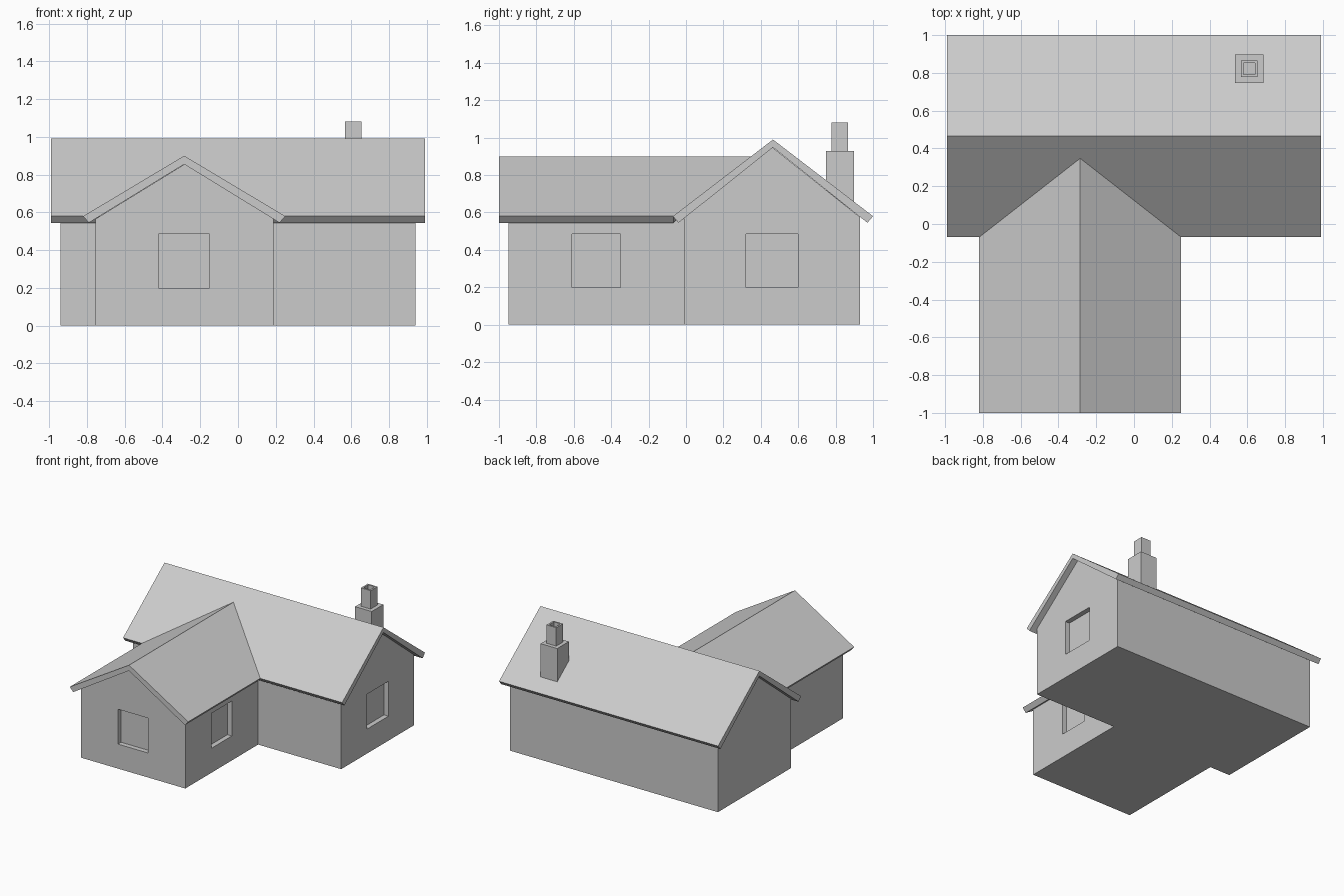
import bpy, bmesh

if "Cube" in bpy.data.objects:
    bpy.data.objects.remove(bpy.data.objects["Cube"])

MAIN_Y, MAIN_TOP = 0.465, 0.99      # main ridge
WING_X, WING_TOP = -0.285, 0.90     # wing ridge
EAVE, EAVE_LOW, WALL = 0.58, 0.545, 0.56
SLOPE = (MAIN_TOP - EAVE) / 0.535


def prism(name, profile, a, b, axis):
    """Extrude a (horizontal, z) profile along 'x' or 'y'; b may depend on z."""
    end = b if callable(b) else (lambda z: b)
    place = (lambda h, d, z: (d, h, z)) if axis == 'x' else (lambda h, d, z: (h, d, z))
    bm = bmesh.new()
    v0 = [bm.verts.new(place(h, a, z)) for h, z in profile]
    v1 = [bm.verts.new(place(h, end(z), z)) for h, z in profile]
    n = len(profile)
    bm.faces.new(v0)
    if callable(b):   # roof-shaped end: one quad per side stays planar
        half = n // 2
        bm.faces.new([v1[i] for i in (0, 1, 4, 5)])
        bm.faces.new([v1[i] for i in (1, 2, 3, 4)])
    else:
        bm.faces.new(v1)
    for i in range(n):
        j = (i + 1) % n
        bm.faces.new((v0[i], v0[j], v1[j], v1[i]))
    bmesh.ops.recalc_face_normals(bm, faces=bm.faces)
    me = bpy.data.meshes.new(name)
    bm.to_mesh(me)
    bm.free()
    ob = bpy.data.objects.new(name, me)
    bpy.context.collection.objects.link(ob)
    return ob


def box(name, x0, x1, y0, y1, z0, z1):
    return prism(name, [(x0, z0), (x1, z0), (x1, z1), (x0, z1)], y0, y1, 'y')


def cut(target, cutter):
    cutter.hide_render = True
    cutter.hide_viewport = False
    cutter.display_type = 'WIRE'
    m = target.modifiers.new(cutter.name, 'BOOLEAN')
    m.operation, m.solver, m.object = 'DIFFERENCE', 'EXACT', cutter


def gable(c, half, apex, eave):
    return [(c - half, 0), (c + half, 0), (c + half, eave), (c, apex), (c - half, eave)]


def chevron(c, top, under):
    return [(c - 0.535, EAVE), (c, top), (c + 0.535, EAVE),
            (c + 0.505, EAVE_LOW), (c, under), (c - 0.505, EAVE_LOW)]


# Walls
main = prism("main_walls", gable(0.46, 0.47, 0.95, 0.575), -0.94, 0.94, 'x')
wing = prism("wing_walls", gable(-0.283, 0.472, 0.855, 0.565), -0.95, -0.01, 'y')

# Roofs: the wing roof ends on the slope of the main roof
prism("main_roof", chevron(MAIN_Y, MAIN_TOP, 0.948), -0.99, 0.99, 'x')
prism("wing_roof", chevron(WING_X, WING_TOP, 0.855), -1.0,
      lambda z: max(MAIN_Y - (MAIN_TOP - z) / SLOPE, -0.068), 'y')

# Recessed windows
D = 0.04
cut(wing, box("wing_front_window_cutter", -0.42, -0.15, -1.05, -0.95 + D, 0.2, 0.485))
cut(wing, box("wing_side_window_cutter", 0.189 - D, 0.3, -0.61, -0.35, 0.2, 0.485))
cut(main, box("gable_window_cutter", 0.94 - D, 1.05, 0.32, 0.60, 0.2, 0.485))

# Chimney with a hollow flue
CX, CY = 0.61, 0.823
box("chimney_base", CX - 0.075, CX + 0.075, CY - 0.075, CY + 0.075, 0.62, 0.93)
flue = box("chimney_flue", CX - 0.044, CX + 0.044, CY - 0.044, CY + 0.044, 0.93, 1.08)
cut(flue, box("flue_cutter", CX - 0.03, CX + 0.03, CY - 0.03, CY + 0.03, 0.94, 1.2))
